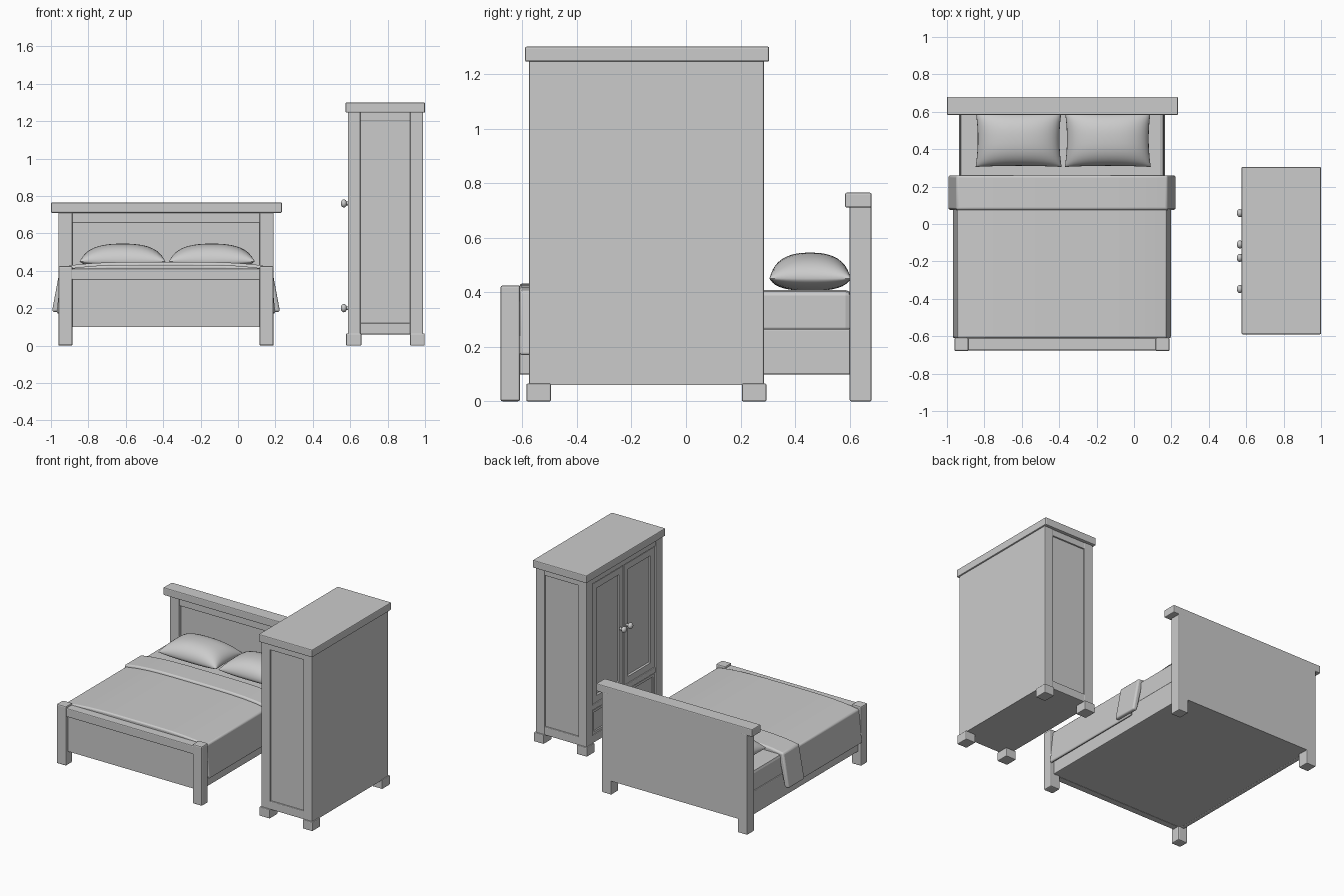
import bpy, bmesh, math
from mathutils import Vector, Matrix

cube = bpy.data.objects.get("Cube")
if cube:
    bpy.data.objects.remove(cube, do_unlink=True)

GREY = (0.6, 0.6, 0.6, 1)
mat = bpy.data.materials.new("plain grey")
mat.use_nodes = True
mat.diffuse_color = GREY
bsdf = next(n for n in mat.node_tree.nodes if n.type == "BSDF_PRINCIPLED")
bsdf.inputs["Base Color"].default_value = GREY


def finish(name, bm, bevel=0, smooth=False, segments=2):
    bmesh.ops.recalc_face_normals(bm, faces=bm.faces)
    me = bpy.data.meshes.new(name)
    bm.to_mesh(me)
    bm.free()
    me.materials.append(mat)
    ob = bpy.data.objects.new(name, me)
    bpy.context.collection.objects.link(ob)
    if bevel:
        mod = ob.modifiers.new("soft edges", "BEVEL")
        mod.width, mod.segments = bevel, segments
    if smooth:
        bpy.ops.object.select_all(action="DESELECT")
        ob.select_set(True)
        bpy.context.view_layer.objects.active = ob
        bpy.ops.object.shade_smooth_by_angle(angle=math.radians(40))
    return ob


def box(name, x, y, z, bevel=0.005, inset=0, axis=None, depth=0.012):
    """Box from three ranges; the face looking along axis may get a sunk panel."""
    bm = bmesh.new()
    bmesh.ops.create_cube(bm, size=1)
    for v in bm.verts:
        v.co = Vector([r[0] if c < 0 else r[1] for c, r in zip(v.co, (x, y, z))])
    if inset:
        bm.normal_update()
        face = max(bm.faces, key=lambda f: f.normal.dot(Vector(axis)))
        bmesh.ops.inset_individual(bm, faces=[face], thickness=inset)
        bmesh.ops.inset_individual(bm, faces=[face], thickness=0.006, depth=-depth)
        bevel = 0
    return finish(name, bm, bevel)


def knob(name, y, z):
    # Stem and round head pointing to -x
    bm = bmesh.new()
    bmesh.ops.create_uvsphere(bm, u_segments=16, v_segments=10, radius=0.022)
    bmesh.ops.scale(bm, vec=(0.75, 1, 1), verts=bm.verts)
    bmesh.ops.translate(bm, vec=(0.566, y, z), verts=bm.verts)
    turn = Matrix.Translation((0.59, y, z)) @ Matrix.Rotation(math.pi / 2, 4, "Y")
    bmesh.ops.create_cone(bm, segments=12, radius1=0.01, radius2=0.01, depth=0.04,
                          cap_ends=True, matrix=turn)
    finish(name, bm, smooth=True)


def pillow(name, cx, cy, z, half_x, half_y, up, down, n=20):
    # Cushion: a flat grid swollen upwards and downwards, joined at the seam
    bm = bmesh.new()
    for height in (up, -down):
        grid = bmesh.ops.create_grid(bm, x_segments=n, y_segments=n, size=1)
        for v in grid["verts"]:
            u, w = (math.sin(c * math.pi / 2) for c in v.co.xy)
            puff = max(0, (1 - abs(u) ** 2.5) * (1 - abs(w) ** 2.5)) ** 0.5
            pinch_x, pinch_y = 1 - 0.05 * (1 - w * w), 1 - 0.04 * (1 - u * u)
            v.co = (cx + u * half_x * pinch_x, cy + w * half_y * pinch_y, z + height * puff)
    bmesh.ops.remove_doubles(bm, verts=bm.verts, dist=0.0005)
    finish(name, bm, smooth=True)


def drape(name, cx, top, foot, z_top, z_edge, z_foot, y0, y1, thick):
    # Cloth with a gently domed top that hangs down on both sides
    steps = [i / 6 for i in range(-6, 7)]
    outer = [(-foot, z_foot)]
    outer += [(s * top, z_edge + (z_top - z_edge) * (1 - s ** 4)) for s in steps]
    outer += [(foot, z_foot)]
    inner = [(foot - thick, z_foot), (top - thick, z_edge - thick),
             (thick - top, z_edge - thick), (thick - foot, z_foot)]
    bm = bmesh.new()
    verts = [bm.verts.new((cx + px, y0, pz)) for px, pz in outer + inner]
    face = bm.faces.new(verts)
    ext = bmesh.ops.extrude_face_region(bm, geom=[face])
    moved = [g for g in ext["geom"] if isinstance(g, bmesh.types.BMVert)]
    bmesh.ops.translate(bm, vec=(0, y1 - y0, 0), verts=moved)
    finish(name, bm, bevel=0.012, smooth=True, segments=3)


# Bed
BX = -0.385
for side, s in (("right", -1), ("left", 1)):
    edges = sorted((BX + s * 0.575, BX + s * 0.5))
    box(f"headboard_post_{side}", edges, (0.6, 0.68), (0, 0.72))
    box(f"footboard_post_{side}", edges, (-0.68, -0.608), (0, 0.425), 0.008)
    rail = sorted((BX + s * 0.55, BX + s * 0.52))
    box(f"side_rail_{side}", rail, (-0.63, 0.62), (0.098, 0.265))
inner = (BX - 0.52, BX + 0.52)
box("headboard_panel", inner, (0.622, 0.68), (0.098, 0.72), 0)
box("headboard_top_rail", inner, (0.604, 0.66), (0.655, 0.72))
box("headboard_cap", (-1, 0.235), (0.583, 0.68), (0.71, 0.765), 0.006)
box("footboard_panel", inner, (-0.66, -0.615), (0.098, 0.4), 0)
box("footboard_top_rail", inner, (-0.675, -0.61), (0.35, 0.412), 0.006)
box("bed_base", (BX - 0.535, BX + 0.535), (-0.63, 0.63), (0.1, 0.26), 0)
box("mattress", (BX - 0.545, BX + 0.545), (-0.605, 0.605), (0.25, 0.408), 0.02)
drape("blanket", BX, 0.56, 0.585, 0.432, 0.405, 0.17, -0.61, 0.2, 0.02)
drape("blanket_fold", BX, 0.565, 0.61, 0.447, 0.42, 0.18, 0.075, 0.26, 0.035)
for side, x in (("right", -0.617), ("left", -0.14)):
    pillow(f"pillow_{side}", x, 0.455, 0.45, 0.23, 0.15, 0.095, 0.045)

# Wardrobe
WY = -0.145
box("wardrobe_carcass", (0.62, 0.99), (-0.562, 0.272), (0.06, 1.25), 0)
box("wardrobe_top", (0.575, 1), (-0.59, 0.305), (1.245, 1.3), 0.006)
for end, s in (("front", -1), ("back", 1)):
    post_y = sorted((WY + s * 0.43, WY + s * 0.355))
    foot_y = sorted((WY + s * 0.44, WY + s * 0.35))
    rail_y = sorted((WY + s * 0.427, WY + s * 0.4))
    for depth, x, foot_x in (("door_side", (0.587, 0.655), (0.578, 0.66)),
                             ("wall_side", (0.92, 0.99), (0.92, 0.998))):
        box(f"wardrobe_post_{end}_{depth}", x, post_y, (0.055, 1.25))
        box(f"wardrobe_foot_{end}_{depth}", foot_x, foot_y, (0, 0.065))
    box(f"{end}_end_lower_rail", (0.65, 0.925), rail_y, (0.06, 0.12))
    box(f"{end}_end_upper_rail", (0.65, 0.925), rail_y, (1.2, 1.25))

# Wardrobe doors and drawer
opening = (WY - 0.357, WY + 0.357)
for name, z in (("lower", (0.06, 0.115)), ("middle", (0.295, 0.335)), ("upper", (1.2, 1.25))):
    box(f"door_side_{name}_rail", (0.592, 0.64), opening, z)
for name, s in (("front", -1), ("back", 1)):
    door_y = sorted((WY + s * 0.003, WY + s * 0.353))
    box(f"{name}_door", (0.596, 0.64), door_y, (0.338, 1.197), inset=0.065, axis=(-1, 0, 0))
    knob(f"{name}_door_knob", WY + s * 0.036, 0.76)
    knob(f"{name}_drawer_knob", WY + s * 0.203, 0.2)
box("drawer", (0.596, 0.64), (WY - 0.353, WY + 0.353), (0.118, 0.292),
    inset=0.025, axis=(-1, 0, 0), depth=0.006)
